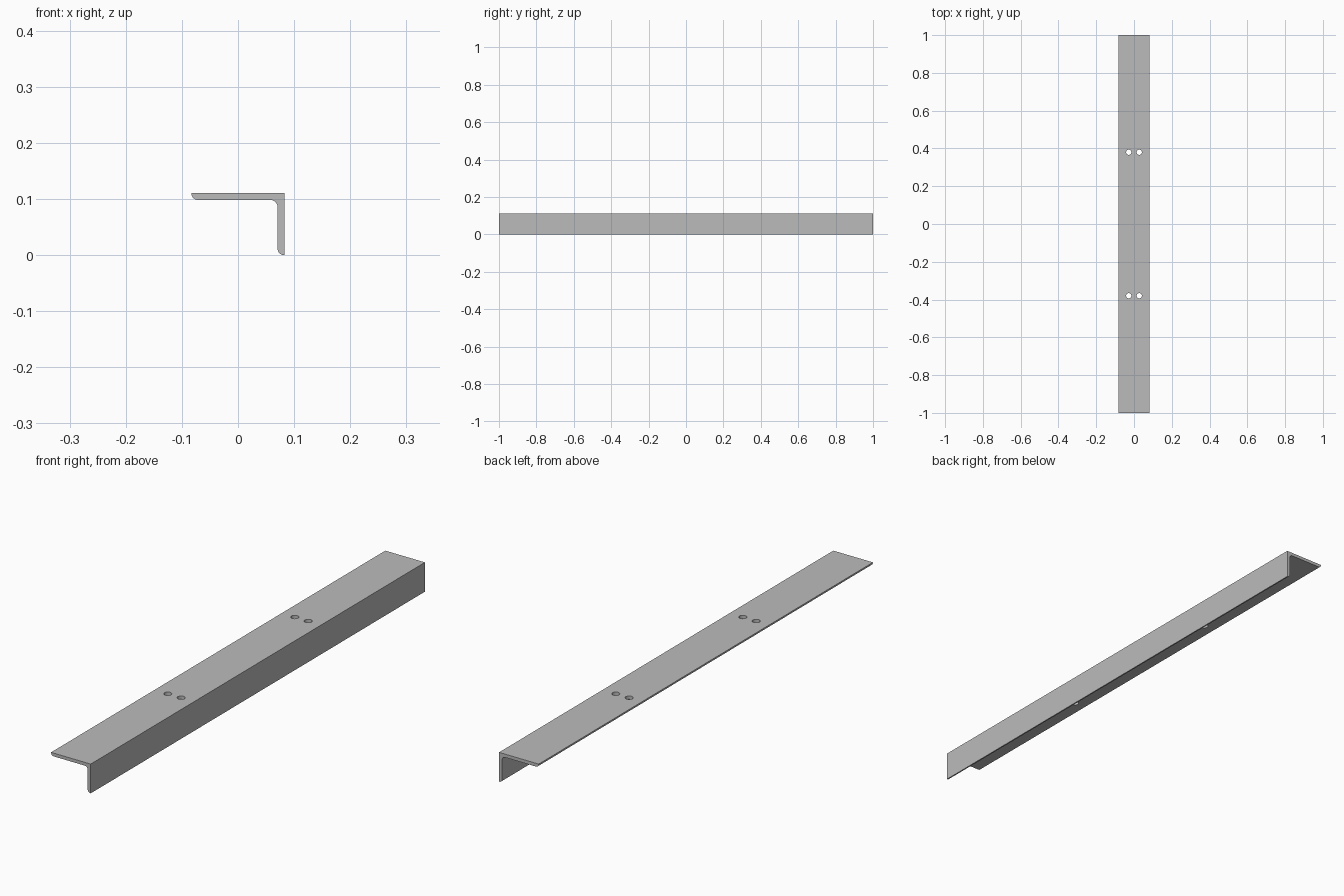
import bpy, bmesh
from math import sin, cos, pi, radians

if "Cube" in bpy.data.objects:
    bpy.data.objects.remove(bpy.data.objects["Cube"])

HALF_W, HEIGHT, HALF_L = 0.083, 0.111, 1.0
THICK, FILLET, TOE = 0.0125, 0.013, 0.0115
HOLE_R, HOLE_X, HOLE_Y = 0.014, 0.028, 0.38

grey = bpy.data.materials.new("steel_grey")
grey.use_nodes = True
colour = (0.5, 0.5, 0.5, 1)
grey.diffuse_color = colour
grey.node_tree.nodes["Principled BSDF"].inputs["Base Color"].default_value = colour


def arc(cx, cz, r, start, end, steps=8):
    """Points on an arc, angles in degrees."""
    angles = [radians(start + (end - start) * i / steps) for i in range(steps + 1)]
    return [(cx + r * cos(a), cz + r * sin(a)) for a in angles]


def finish(bm, name):
    bmesh.ops.recalc_face_normals(bm, faces=bm.faces)
    mesh = bpy.data.meshes.new(name)
    bm.to_mesh(mesh)
    bm.free()
    mesh.materials.append(grey)
    obj = bpy.data.objects.new(name, mesh)
    bpy.context.collection.objects.link(obj)
    return obj


# Unequal angle section: square heel, rounded inner corner and toes
inner_x, inner_z = HALF_W - THICK, HEIGHT - THICK
profile = [(HALF_W, 0), (HALF_W, HEIGHT), (-HALF_W, HEIGHT)]
profile += arc(-HALF_W + TOE, inner_z + TOE, TOE, 180, 270)
profile += arc(inner_x - FILLET, inner_z - FILLET, FILLET, 90, 0)
profile += arc(inner_x + TOE, TOE, TOE, 180, 270)

bm = bmesh.new()
end = bm.faces.new([bm.verts.new((x, -HALF_L, z)) for x, z in profile])
swept = bmesh.ops.extrude_face_region(bm, geom=[end], use_keep_orig=True)["geom"]
bmesh.ops.translate(bm, vec=(0, 2 * HALF_L, 0),
                    verts=[v for v in swept if isinstance(v, bmesh.types.BMVert)])
bar = finish(bm, "angle_bar")

# Two pairs of bolt holes through the wide flange
bm = bmesh.new()
for sx in (-1, 1):
    for sy in (-1, 1):
        hole = bmesh.ops.create_cone(bm, cap_ends=True, segments=32, radius1=HOLE_R,
                                     radius2=HOLE_R, depth=4 * THICK)
        bmesh.ops.translate(bm, verts=hole["verts"],
                            vec=(sx * HOLE_X, sy * HOLE_Y, HEIGHT - THICK / 2))
cutter = finish(bm, "hole_cutter")
cutter.hide_render = True

bpy.ops.object.select_all(action="DESELECT")
bar.select_set(True)
bpy.context.view_layer.objects.active = bar
cut = bar.modifiers.new("bolt_holes", "BOOLEAN")
cut.operation, cut.solver, cut.object = "DIFFERENCE", "EXACT", cutter
bpy.ops.object.modifier_apply(modifier=cut.name)
bpy.data.objects.remove(cutter)

bpy.ops.object.shade_smooth_by_angle(angle=radians(30))
